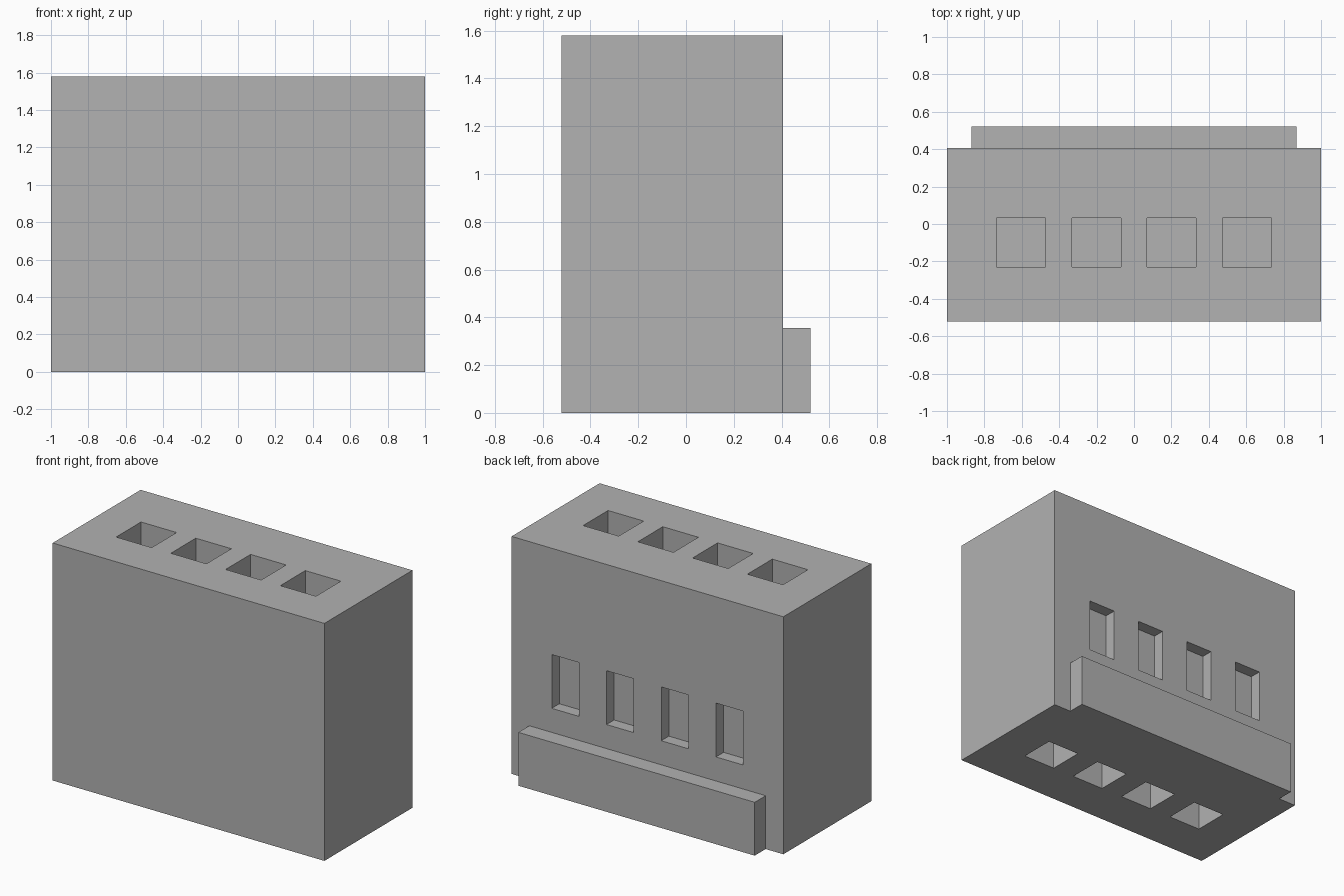
import bpy
import bmesh
from mathutils import Matrix, Vector

old = bpy.data.objects.get("Cube")
if old:
    bpy.data.objects.remove(old, do_unlink=True)

# One plain grey plastic
grey = bpy.data.materials.new("grey plastic")
grey.use_nodes = True
colour = (0.445, 0.445, 0.445, 1)
grey.diffuse_color = colour
grey.node_tree.nodes["Principled BSDF"].inputs["Base Color"].default_value = colour

# Main dimensions
HEIGHT, FRONT, BACK = 1.58, -0.52, 0.405
PITCH, HOLE_Y = 0.403, -0.10
WAYS = [(i - 1.5) * PITCH for i in range(4)]


def boxes(name, spans):
    """One object made of boxes, each given by its low and high corner."""
    bm = bmesh.new()
    for low, high in spans:
        low, high = Vector(low), Vector(high)
        size = Matrix.Diagonal((*(high - low), 1))
        bmesh.ops.create_cube(bm, size=1, matrix=Matrix.Translation((low + high) / 2) @ size)
    mesh = bpy.data.meshes.new(name)
    bm.to_mesh(mesh)
    bm.free()
    mesh.materials.append(grey)
    obj = bpy.data.objects.new(name, mesh)
    bpy.context.collection.objects.link(obj)
    return obj


def square_hole(x, side, z_low, z_high):
    r = side / 2
    return (x - r, HOLE_Y - r, z_low), (x + r, HOLE_Y + r, z_high)


# Housing block and the ledge along its rear foot
housing = boxes("housing", [((-1, FRONT, 0), (1, BACK, HEIGHT))])
boxes("rear_ledge", [((-0.87, BACK, 0), (0.87, 0.52, 0.355))])

# Wire holes on top, pin holes below, shallow windows at the rear
cuts = []
for x in WAYS:
    cuts.append(square_hole(x, 0.262, HEIGHT - 0.5, HEIGHT + 0.1))
    cuts.append(square_hole(x, 0.24, -0.1, 0.5))
    cuts.append(((x - 0.1, BACK - 0.08, 0.515), (x + 0.1, BACK + 0.1, 0.873)))
cutter = boxes("hole_cutter", cuts)
cutter.hide_render = True

# Cut the openings, then drop the cutter
cut = housing.modifiers.new("openings", "BOOLEAN")
cut.operation = "DIFFERENCE"
cut.solver = "EXACT"
cut.object = cutter
bpy.context.view_layer.update()
graph = bpy.context.evaluated_depsgraph_get()
result = bpy.data.meshes.new_from_object(housing.evaluated_get(graph))
housing.modifiers.clear()
housing.data = result
result.name = "housing"
bpy.data.objects.remove(cutter, do_unlink=True)
